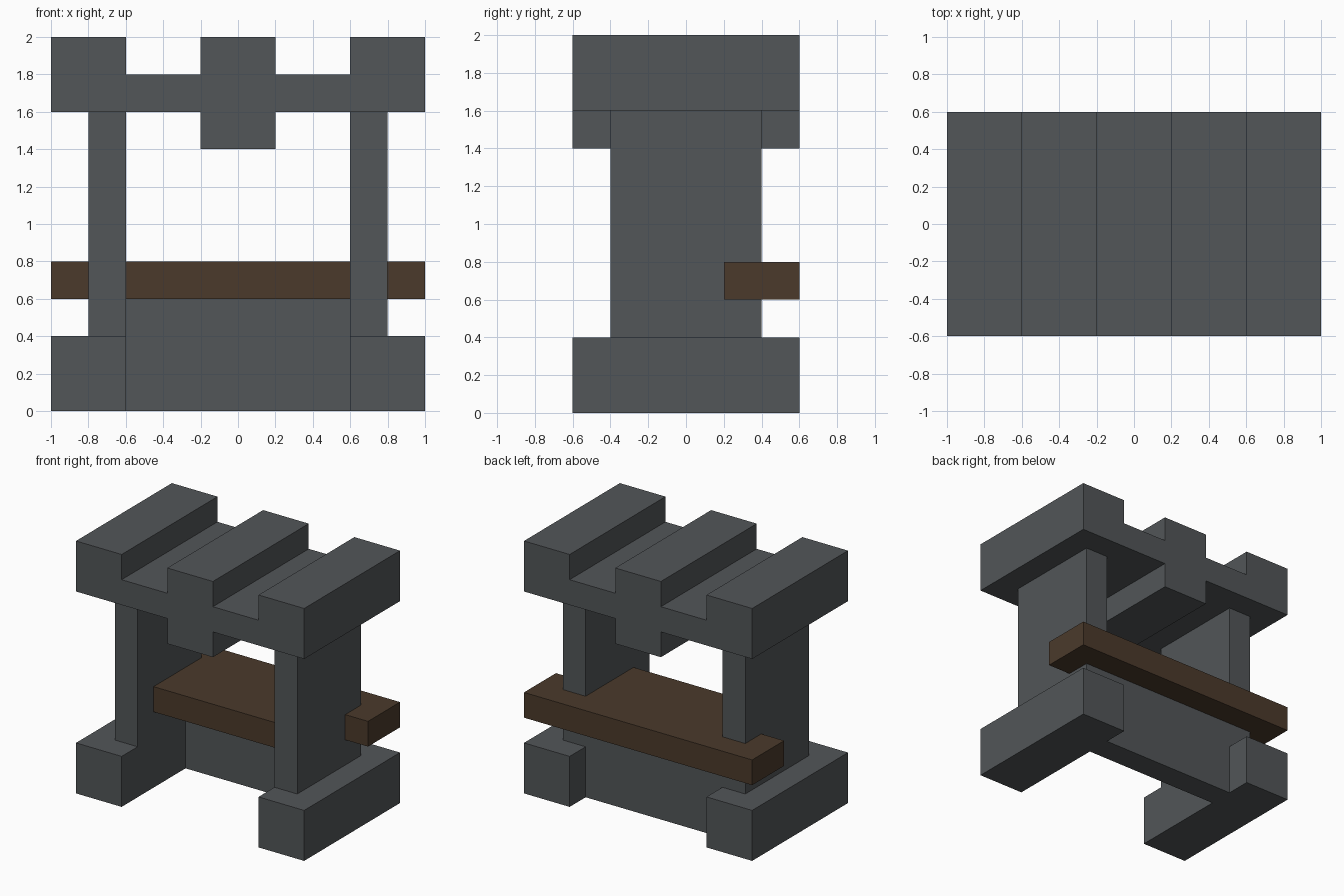
import bpy, bmesh
from mathutils import Vector

cube = bpy.data.objects.get("Cube")
if cube:
    bpy.data.objects.remove(cube, do_unlink=True)


def material(name, rgb):
    m = bpy.data.materials.new(name)
    m.use_nodes = True
    m.diffuse_color = (*rgb, 1)
    m.node_tree.nodes["Principled BSDF"].inputs["Base Color"].default_value = (*rgb, 1)
    return m


STONE = material("dark_grey_stone", (0.085, 0.093, 0.099))
WOOD = material("dark_brown_wood", (0.070, 0.042, 0.024))


def prism(name, points, offset, mat):
    """Extrude a closed outline of 3D points along an offset."""
    bm = bmesh.new()
    face = bm.faces.new([bm.verts.new(p) for p in points])
    ext = bmesh.ops.extrude_face_region(bm, geom=[face])
    verts = [g for g in ext["geom"] if isinstance(g, bmesh.types.BMVert)]
    bmesh.ops.translate(bm, verts=verts, vec=Vector(offset))
    bmesh.ops.recalc_face_normals(bm, faces=bm.faces)
    mesh = bpy.data.meshes.new(name)
    bm.to_mesh(mesh)
    bm.free()
    mesh.materials.append(mat)
    obj = bpy.data.objects.new(name, mesh)
    bpy.context.collection.objects.link(obj)
    return obj


def box(name, x, y, z, mat):
    outline = [(x[0], y[0], z[0]), (x[1], y[0], z[0]), (x[1], y[1], z[0]), (x[0], y[1], z[0])]
    return prism(name, outline, (0, 0, z[1] - z[0]), mat)


def mirrored(half):
    """Complete a right-hand outline with its mirror image across the first axis."""
    return half + [(-a, b) for a, b in reversed(half)]


# Feet and posts on both sides
for side, s in (("left", 1), ("right", -1)):
    box(side + "_foot", sorted((0.6 * s, 1.0 * s)), (-0.6, 0.6), (0, 0.4), STONE)
    box(side + "_post", sorted((0.6 * s, 0.8 * s)), (-0.4, 0.4), (0.4, 1.6), STONE)

# Low wall between the feet, under the shelf
box("back_wall", (-0.6, 0.6), (0.2, 0.4), (0, 0.6), STONE)

# Battlemented top with a hanging centre block
top = mirrored([(0.2, 1.4), (0.2, 1.6), (1.0, 1.6), (1.0, 2.0),
                (0.6, 2.0), (0.6, 1.8), (0.2, 1.8), (0.2, 2.0)])
prism("crenellated_top", [(x, -0.6, z) for x, z in top], (0, 1.2, 0), STONE)

# T-shaped wooden shelf, its ends reaching past the posts at the back
shelf = mirrored([(0.6, -0.2), (0.6, 0.2), (1.0, 0.2), (1.0, 0.6)])
prism("shelf", [(x, y, 0.6) for x, y in shelf], (0, 0, 0.2), WOOD)
